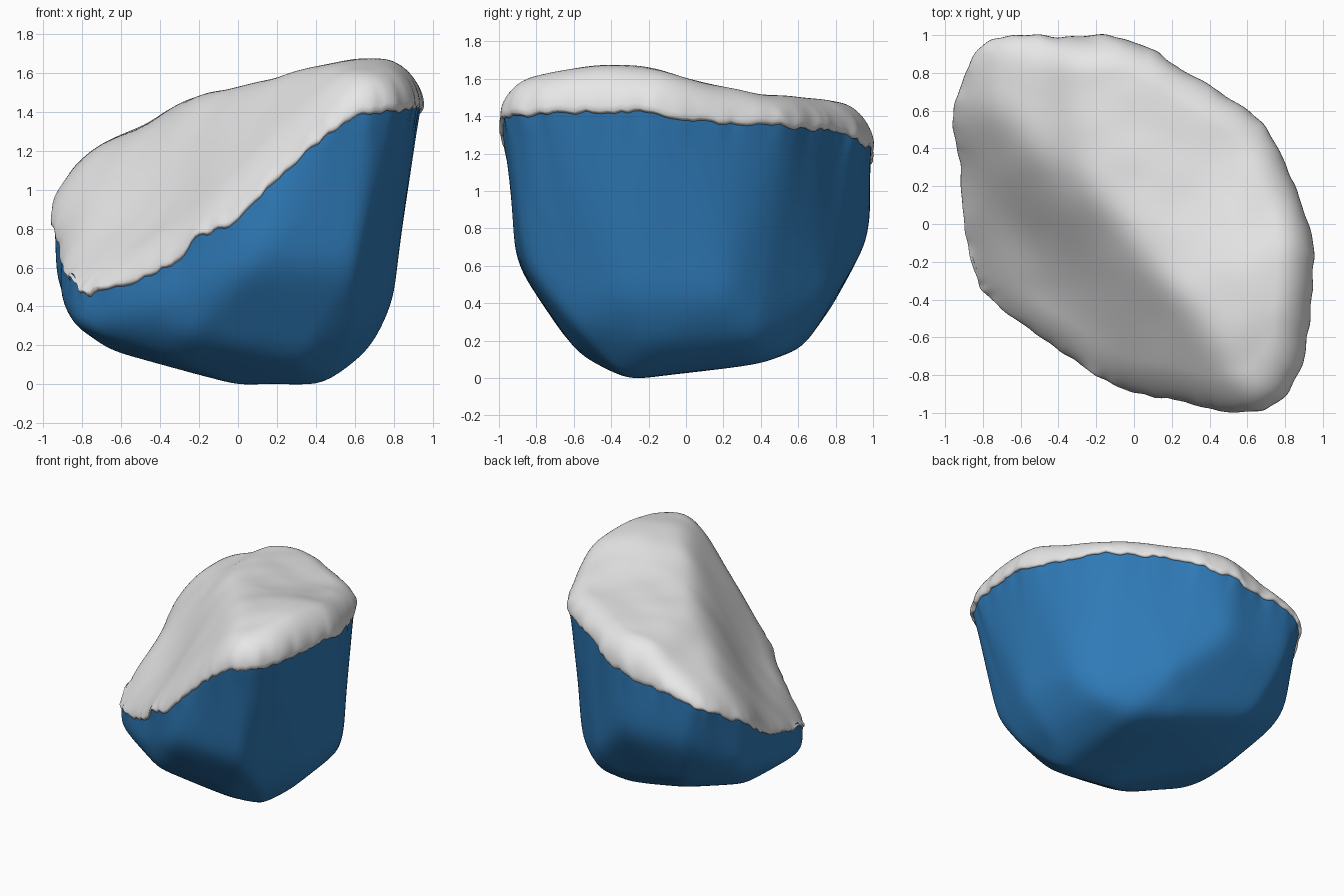
import bpy, bmesh, math
from mathutils import Vector, noise
from mathutils.bvhtree import BVHTree

if "Cube" in bpy.data.objects:
    bpy.data.objects.remove(bpy.data.objects["Cube"])

# Snow line around the rock, clockwise from the left: x, y, z
RIM = [(-.96, .55, .87), (-.9, .78, .99), (-.8, .95, 1.11), (-.63, 1, 1.15), (-.35, .99, 1.19),
       (-.1, .995, 1.23), (.1, .92, 1.29), (.25, .82, 1.33), (.47, .69, 1.34), (.68, .53, 1.35),
       (.82, .27, 1.37), (.94, -.05, 1.4), (.95, -.25, 1.42), (.92, -.6, 1.42), (.87, -.81, 1.42),
       (.74, -.96, 1.41), (.53, -1, 1.34), (.3, -.95, 1.15), (0, -.89, .86), (-.2, -.8, .75),
       (-.42, -.65, .58), (-.75, -.41, .47), (-.83, -.28, .51), (-.9, 0, .6), (-.92, .3, .7)]

# Corners of the rock below the snow line
LOW = [(.6, -.86, .58), (.1, -.92, .62), (.8, -.3, .42), (.79, .22, .42), (.26, .76, .4),
       (-.1, .98, .74), (-.62, .98, .76), (-.5, .74, .3), (.1, .62, .13), (.42, .5, .08),
       (-.92, .1, .4), (-.93, .6, .5), (-.85, -.3, .29), (-.42, -.66, .4), (-.68, .2, .17),
       (-.34, -.45, .11), (.45, -.32, -.015), (0, -.3, -.015), (.68, -.2, .17),
       (.64, .4, .2), (.32, -.58, .12), (-.26, -.67, .24), (.62, -.6, .27)]
STEPS = 10


def material(name, colour):
    m = bpy.data.materials.new(name)
    m.diffuse_color = (*colour, 1)
    m.use_nodes = True
    m.node_tree.nodes["Principled BSDF"].inputs["Base Color"].default_value = m.diffuse_color
    return m


def spline_ring(points):
    """Closed Catmull-Rom curve through the points."""
    pts, out = [Vector(p) for p in points], []
    n = len(pts)
    for i in range(n):
        a, b, c, d = (pts[(i + k) % n] for k in (-1, 0, 1, 2))
        for s in range(STEPS):
            t = s / STEPS
            out.append(.5 * (2 * b + (c - a) * t + (2 * a - 5 * b + 4 * c - d) * t * t
                             + (3 * b - a - 3 * c + d) * t ** 3))
    return out


def loft(name, rings, tip, mat, flip, smooth=0):
    """Skin a stack of rings and close it at the tip."""
    bm = bmesh.new()
    rows = [[bm.verts.new(p) for p in ring] for ring in rings]
    end = bm.verts.new(tip)
    n = len(rows[0])
    for i in range(n):
        j = (i + 1) % n
        quads = [(a[i], a[j], b[j], b[i]) for a, b in zip(rows, rows[1:])]
        for f in quads + [(rows[-1][i], rows[-1][j], end)]:
            bm.faces.new(f[::-1] if flip else f)
    inner = [v for row in rows[2:] for v in row] + [end]
    for _ in range(smooth):
        bmesh.ops.smooth_vert(bm, verts=inner, factor=.5,
                              use_axis_x=True, use_axis_y=True, use_axis_z=True)
    for f in bm.faces:
        f.smooth = True
    me = bpy.data.meshes.new(name)
    bm.to_mesh(me)
    bm.free()
    me.materials.append(mat)
    ob = bpy.data.objects.new(name, me)
    bpy.context.collection.objects.link(ob)
    return ob


def snow_height(x, y):
    """Plateau with a hump, long hollowed slope and end slope, blended softly."""
    hump = math.exp(-((x - .68) ** 2 + (y + .32) ** 2) / .2)
    plateau = 1.535 - .07 * y + .11 * hump
    across, along = .84 * x + .54 * y, -.54 * x + .84 * y
    hollow = math.exp(-(across + .48) ** 2 / .05 - (along - .05) ** 2 / .25)
    slope = 1.62 + 1.3 * across - .09 * hollow
    end = 1.48 + .6 * (x + .3) - .04 * math.exp(-((x + .45) / .15) ** 2)
    k = .06
    h = -k * math.log(sum(math.exp(-v / k) for v in (plateau, slope, end)))
    return h + .01 * noise.noise(Vector((x * 4, y * 4, 0)))


# Smooth snow line, and the ragged offsets along it
rim = spline_ring(RIM)
jag = [.03 * noise.noise(p * 7) + .022 * noise.noise(p * 17) for p in rim]
grow = [.012 * noise.noise(p * 11) for p in rim]


def rim_ring(scale, lift):
    return [Vector((p.x * (scale + g), p.y * (scale + g), p.z + j + lift))
            for p, j, g in zip(rim, jag, grow)]


# Snow cap: underside of the lip, then rings running in to the middle
snow_rings = [rim_ring(.95, .012), rim_ring(.987, -.015)]
COUNT = 44
for k in range(COUNT):
    t = 1 - (k / COUNT) ** 1.7
    s = max(0, (t - .8) / .2)
    drop = 1 - math.sqrt(max(0, 1 - s * s))
    ring = []
    for p, j, g in zip(rim, jag, grow):
        x, y = p.x * (t + g * s ** 8), p.y * (t + g * s ** 8)
        z = snow_height(x, y) - (snow_height(p.x, p.y) - p.z) * drop + j * s ** 8
        ring.append(Vector((x, y, z)))
    snow_rings.append(ring)
snow = loft("snow_cap", snow_rings, (0, 0, snow_height(0, 0)),
            material("snow white", (.8, .8, .8)), True)

# Rock body: hull of its corners, sampled from inside and softened
hull = bmesh.new()
for p in LOW + [(x * .955, y * .955, z + up) for x, y, z in RIM for up in (0, .2)]:
    hull.verts.new(p)
bmesh.ops.convex_hull(hull, input=hull.verts)
tree = BVHTree.FromBMesh(hull)
core = Vector((0, 0, .7))
down = (Vector((.1, -.05, 0)) - core).normalized()


def hit(direction):
    return tree.ray_cast(core, direction)[0] or core + direction * .8


LEVELS = 54
rock_rings = [[] for _ in range(LEVELS)]
for p in rim_ring(.983, .008):
    d = (p - core).normalized()
    fix = p - hit(d)
    for k in range(LEVELS):
        q = hit(d.slerp(down, k / LEVELS))
        rock_rings[k].append(q + fix * max(0, 1 - k / 20) ** 1.5)
rock = loft("rock_body", rock_rings, hit(down), material("rock blue", (.028, .195, .475)), False, 24)
hull.free()

# Stand the model on the ground
low = min(v.co.z for v in rock.data.vertices)
for ob in (rock, snow):
    for v in ob.data.vertices:
        v.co.z -= low
